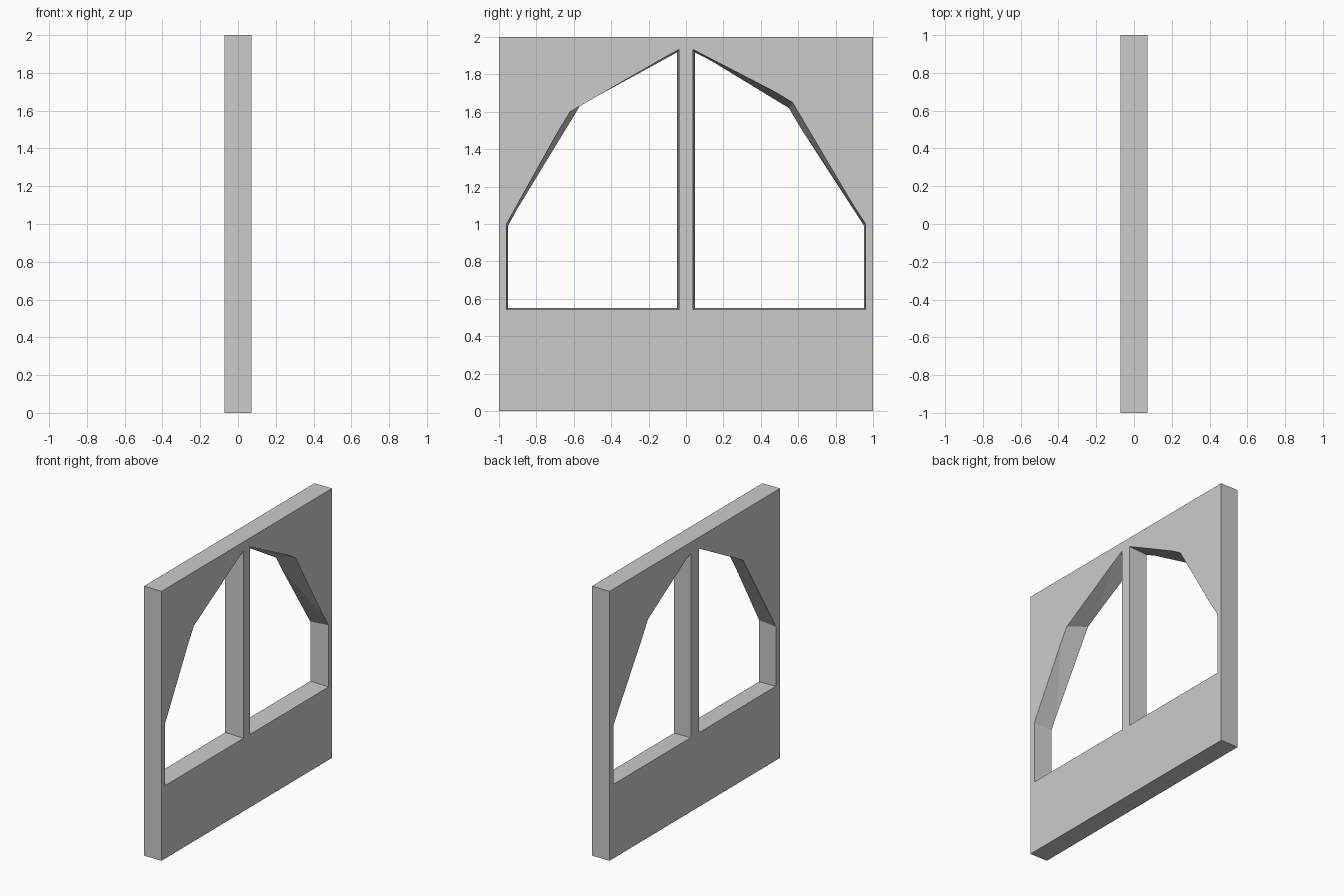
import bpy, bmesh

if "Cube" in bpy.data.objects:
    bpy.data.objects.remove(bpy.data.objects["Cube"])

HALF = 0.072  # half wall thickness

# Wall slab
bpy.ops.mesh.primitive_cube_add(size=1, location=(0, 0, 1))
wall = bpy.context.object
wall.name = "window_wall"
wall.scale = (2 * HALF, 2, 2)
bpy.ops.object.transform_apply(location=True, rotation=False, scale=True)


def cut_opening(name, near, far):
    """Cut a flared opening; outlines are (y, z) on the +x and -x faces."""
    bm = bmesh.new()
    rings = []
    for t in (-0.25, 1.25):  # overshoot both wall faces
        rings.append([bm.verts.new((HALF * (2 * t - 1),
                                    f[0] + (n[0] - f[0]) * t,
                                    f[1] + (n[1] - f[1]) * t))
                      for n, f in zip(near, far)])
    count = len(near)
    for ring in rings:
        bm.faces.new(ring)
    for i in range(count):
        j = (i + 1) % count
        bm.faces.new((rings[0][i], rings[0][j], rings[1][j], rings[1][i]))
    bmesh.ops.recalc_face_normals(bm, faces=bm.faces)
    bmesh.ops.triangulate(bm, faces=bm.faces)
    mesh = bpy.data.meshes.new(name)
    bm.to_mesh(mesh)
    bm.free()
    cutter = bpy.data.objects.new(name, mesh)
    bpy.context.collection.objects.link(cutter)
    mod = wall.modifiers.new(name, 'BOOLEAN')
    mod.operation, mod.solver, mod.object = 'DIFFERENCE', 'EXACT', cutter
    bpy.context.view_layer.objects.active = wall
    bpy.ops.object.modifier_apply(modifier=name)
    bpy.data.objects.remove(cutter)


# Arched window openings: bottom corners, spring point, shoulder, peak
def outline(side, inner, outer, sill, spring, shoulder, peak):
    return [(side * y, z) for y, z in
            ((inner, sill), (outer, sill), (outer, spring), shoulder, (inner, peak))]


for name, side, near_shoulder, far_shoulder in (
        ("left_opening", -1, (0.62, 1.60), (0.568, 1.63)),
        ("right_opening", 1, (0.57, 1.65), (0.55, 1.62))):
    cut_opening(name,
                outline(side, 0.038, 0.96, 0.542, 1.0, near_shoulder, 1.933),
                outline(side, 0.047, 0.951, 0.55, 0.992, far_shoulder, 1.918))
